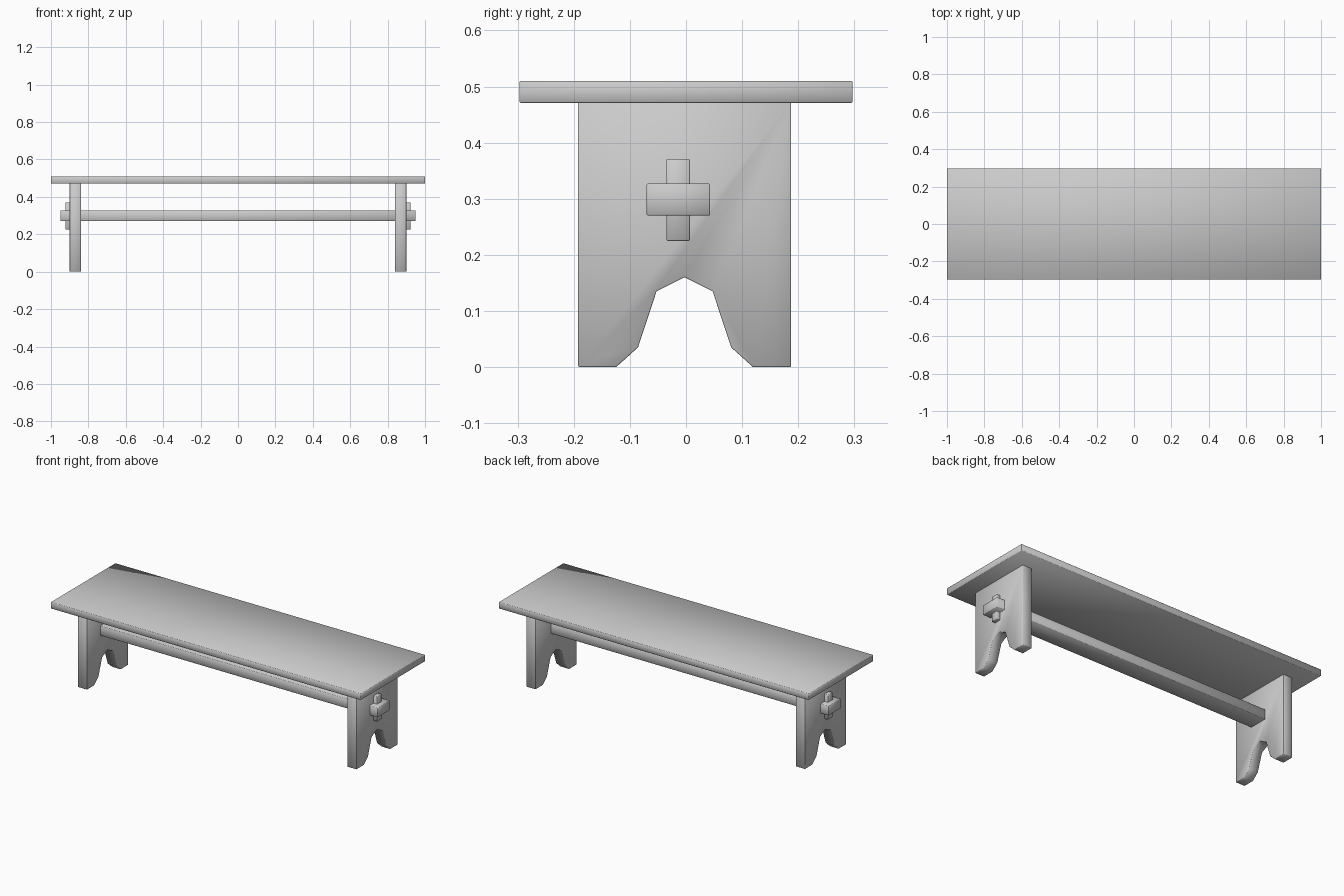
import bpy, bmesh, math

# Remove the default cube only
cube = bpy.data.objects.get("Cube")
if cube:
    bpy.data.objects.remove(cube, do_unlink=True)

# Single plain grey finish
GREY = (0.6, 0.6, 0.6, 1.0)
grey = bpy.data.materials.new("plain_grey")
grey.use_nodes = True
grey.diffuse_color = GREY
grey.node_tree.nodes["Principled BSDF"].inputs["Base Color"].default_value = GREY


def board(name, profile, x0, x1, ease=0.002):
    """Extrude a (y, z) profile along x, ease its sharp edges and smooth it."""
    bm = bmesh.new()
    face = bm.faces.new([bm.verts.new((x0, y, z)) for y, z in profile])
    grown = bmesh.ops.extrude_face_region(bm, geom=[face])["geom"]
    bmesh.ops.translate(bm, vec=(x1 - x0, 0, 0),
                        verts=[g for g in grown if isinstance(g, bmesh.types.BMVert)])
    bmesh.ops.recalc_face_normals(bm, faces=bm.faces)
    sharp = [e for e in bm.edges if e.calc_face_angle(0) > math.radians(80)]
    bmesh.ops.bevel(bm, geom=sharp, offset=ease, segments=1,
                    affect='EDGES', clamp_overlap=True)
    mesh = bpy.data.meshes.new(name)
    bm.to_mesh(mesh)
    bm.free()
    mesh.materials.append(grey)
    obj = bpy.data.objects.new(name, mesh)
    bpy.context.collection.objects.link(obj)
    bpy.ops.object.select_all(action='DESELECT')
    obj.select_set(True)
    bpy.context.view_layer.objects.active = obj
    bpy.ops.object.shade_smooth_by_angle(angle=math.radians(60))
    return obj


def rect(y0, y1, z0, z1):
    return [(y0, z0), (y1, z0), (y1, z1), (y0, z1)]


# Seat plank
board("seat", rect(-0.297, 0.297, 0.471, 0.51), -1.0, 1.0)

# Stretcher running through both legs
board("stretcher", rect(-0.07, 0.043, 0.27, 0.327), -0.95, 0.95)

# Leg outline: half of it mirrored about the leg's own centre line
MID = -0.0025
half = [(0.05, 0.135), (0.083, 0.035), (0.122, 0.0), (0.19, 0.0), (0.19, 0.472)]
leg_profile = ([(MID, 0.16)] + [(MID + y, z) for y, z in half]
               + [(MID - y, z) for y, z in reversed(half)])

# Legs and the locking pegs on their outer faces
for side, s in (("left", 1), ("right", -1)):
    board(side + "_leg", leg_profile, s * 0.84, s * 0.90)
    board(side + "_peg", rect(-0.035, 0.007, 0.225, 0.371), s * 0.89, s * 0.922)
